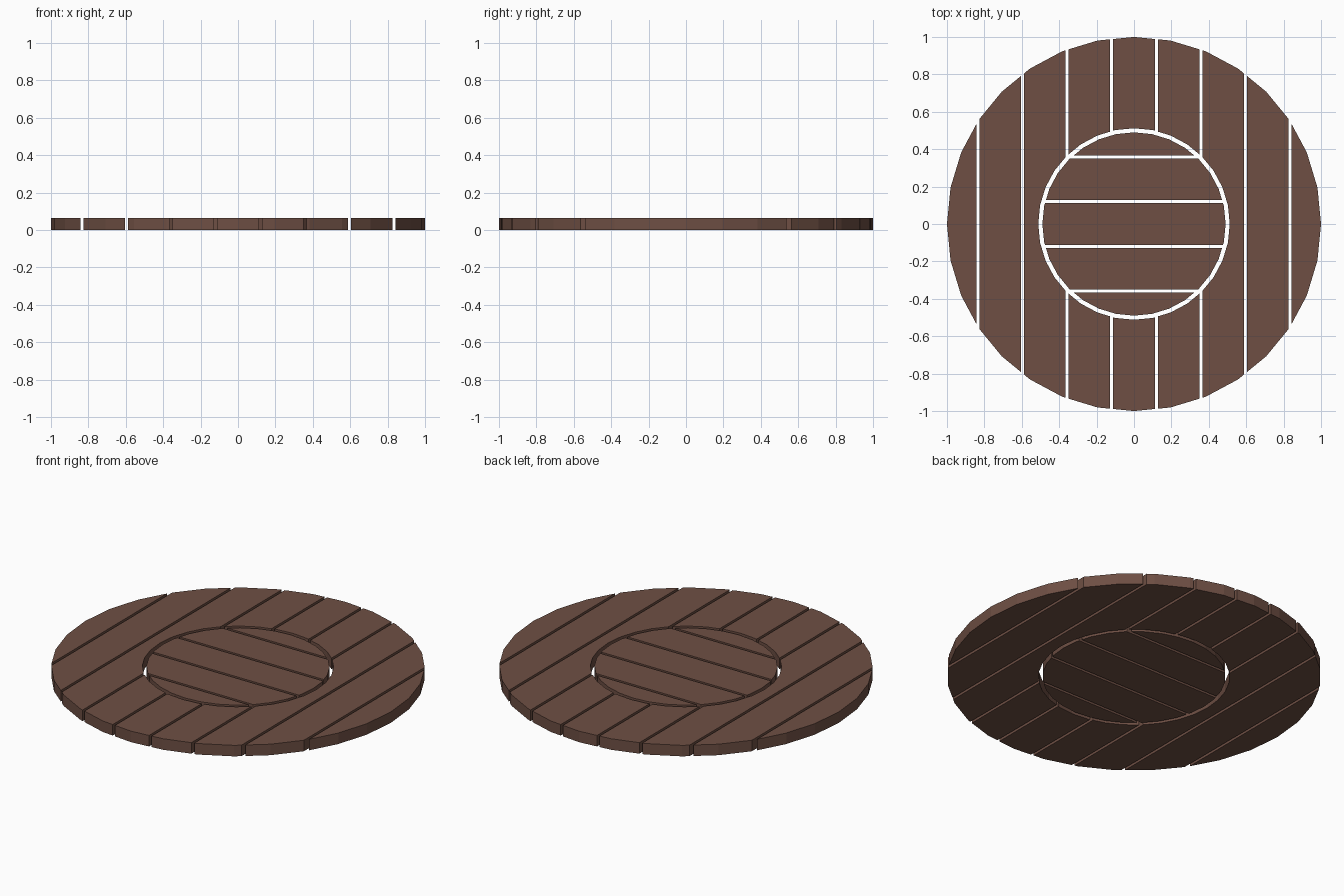
import bpy, bmesh, math
from mathutils import Vector

if "Cube" in bpy.data.objects:
    bpy.data.objects.remove(bpy.data.objects["Cube"])

HEIGHT, SIDES = 0.065, 32
PITCH, WIDTH = 0.238, 0.222

wood = bpy.data.materials.new("dark brown wood")
wood.diffuse_color = (0.156, 0.078, 0.057, 1)
wood.use_nodes = True
wood.node_tree.nodes["Principled BSDF"].inputs["Base Color"].default_value = wood.diffuse_color


def circle(bm, r, z):
    return [bm.verts.new((r * math.cos(2 * math.pi * i / SIDES),
                          r * math.sin(2 * math.pi * i / SIDES), z)) for i in range(SIDES)]


def bridge(bm, a, b):
    for i in range(SIDES):
        j = (i + 1) % SIDES
        bm.faces.new((a[i], a[j], b[j], b[i]))


def round_slab(outer, inner):
    """Solid disc, or a solid ring when inner > 0."""
    bm = bmesh.new()
    lo, hi = circle(bm, outer, 0), circle(bm, outer, HEIGHT)
    bridge(bm, lo, hi)
    if inner:
        ilo, ihi = circle(bm, inner, 0), circle(bm, inner, HEIGHT)
        bridge(bm, hi, ihi)
        bridge(bm, ihi, ilo)
        bridge(bm, ilo, lo)
    else:
        bm.faces.new(hi)
        bm.faces.new(lo[::-1])
    return bm


def cut(bm, co, normal):
    """Remove everything on the normal side and cap the opening."""
    geom = bm.verts[:] + bm.edges[:] + bm.faces[:]
    bmesh.ops.bisect_plane(bm, geom=geom, dist=1e-5, plane_co=co, plane_no=normal, clear_outer=True)
    bmesh.ops.holes_fill(bm, edges=[e for e in bm.edges if e.is_boundary], sides=0)


def planks(name, axis, outer, inner, count):
    for k in range(-count, count + 1):
        bm = round_slab(outer, inner)
        for s in (-1, 1):
            offset = k * PITCH + s * WIDTH / 2
            if abs(offset) < outer:
                cut(bm, axis * offset, axis * s)
        bmesh.ops.recalc_face_normals(bm, faces=bm.faces[:])
        mesh = bpy.data.meshes.new(name)
        bm.to_mesh(mesh)
        bm.free()
        mesh.materials.append(wood)
        bpy.context.collection.objects.link(bpy.data.objects.new(f"{name}_{k + count + 1}", mesh))


# outer ring of boards running front to back
planks("ring_plank", Vector((1, 0, 0)), 1.0, 0.512, 4)
# inner disc of boards running side to side
planks("centre_plank", Vector((0, 1, 0)), 0.49, 0, 2)
